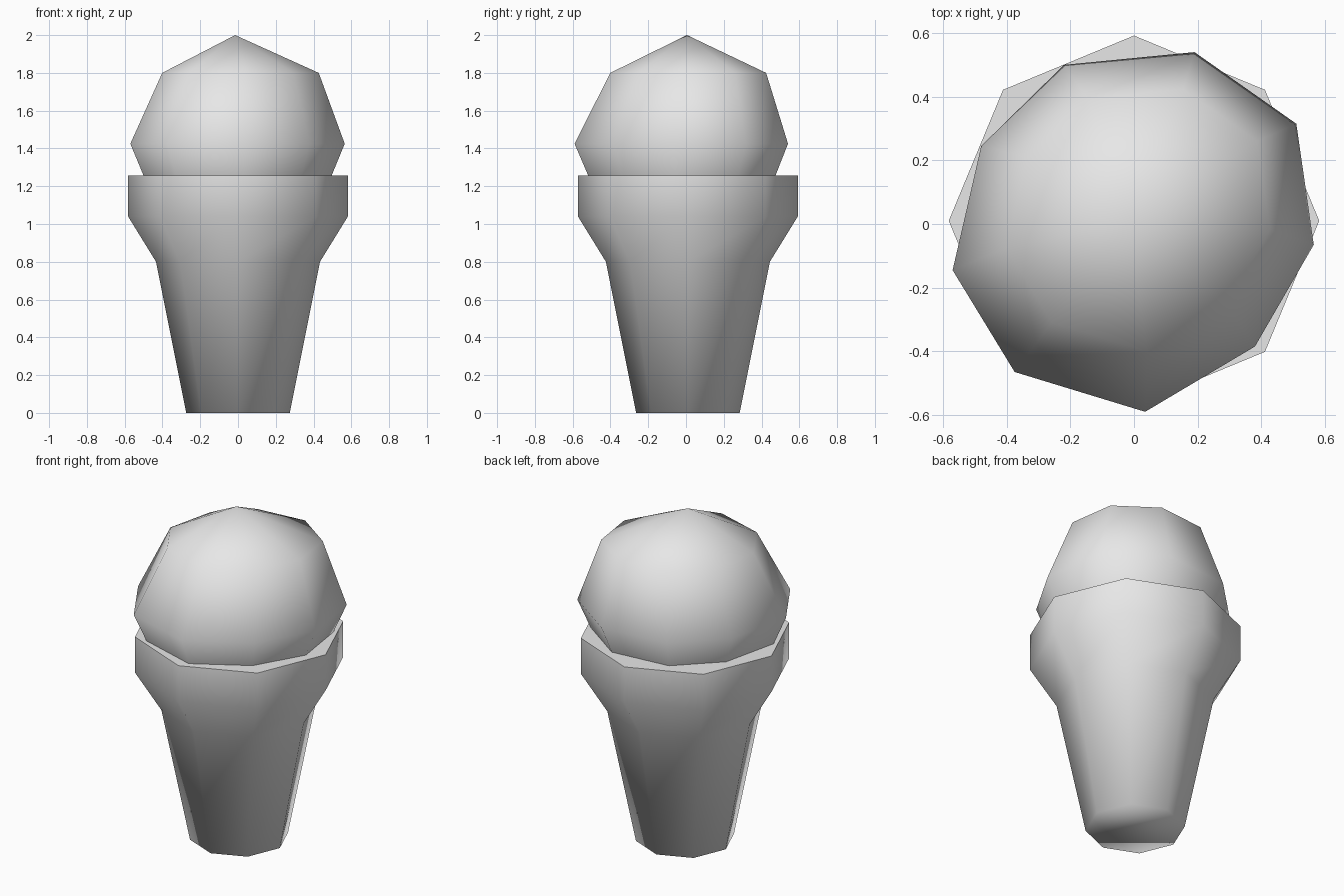
import bpy
import bmesh
from math import cos, sin, radians
from mathutils import Vector

cube = bpy.data.objects.get("Cube")
if cube:
    bpy.data.objects.remove(cube, do_unlink=True)

grey = bpy.data.materials.new("light_grey")
grey.use_nodes = True
colour = (0.8, 0.8, 0.8, 1.0)
grey.diffuse_color = colour
grey.node_tree.nodes["Principled BSDF"].inputs["Base Color"].default_value = colour


def bridge(bm, lower, upper):
    n = len(lower)
    for i in range(n):
        j = (i + 1) % n
        bm.faces.new((lower[i], lower[j], upper[j], upper[i]))


def fan(bm, ring, tip):
    for i, v in enumerate(ring):
        bm.faces.new((v, ring[(i + 1) % len(ring)], tip))


def finish(bm, name):
    bmesh.ops.recalc_face_normals(bm, faces=bm.faces)
    for face in bm.faces:
        face.smooth = True
    mesh = bpy.data.meshes.new(name)
    bm.to_mesh(mesh)
    bm.free()
    mesh.materials.append(grey)
    obj = bpy.data.objects.new(name, mesh)
    bpy.context.collection.objects.link(obj)
    return obj


# Eight-sided cone flaring into an upright collar: (radius, height)
bm = bmesh.new()
rings = []
for r, z in [(0.274, 0), (0.434, 0.8), (0.582, 1.04), (0.582, 1.257)]:
    rings.append([bm.verts.new((r * cos(radians(45 * i)),
                                r * sin(radians(45 * i)) + 0.01, z))
                  for i in range(8)])
for lower, upper in zip(rings, rings[1:]):
    bridge(bm, lower, upper)
bm.faces.new(rings[0][::-1])
lid = bm.faces.new(rings[-1])
for edge in lid.edges:
    edge.smooth = False
finish(bm, "cone")

# Nine-sided, slightly uneven scoop resting in the collar
outline = [(0.19, 0.54), (-0.22, 0.50), (-0.48, 0.245), (-0.57, -0.145),
           (-0.375, -0.465), (0.035, -0.59), (0.38, -0.385),
           (0.565, -0.065), (0.51, 0.315)]
bm = bmesh.new()
rings = []
for scale, dx, dy, z in [(0.72, 0, 0, 1.04), (1, 0, 0, 1.425),
                         (0.73, 0.015, 0.03, 1.8)]:
    rings.append([bm.verts.new((x * scale + dx, y * scale + dy, z))
                  for x, y in outline])
for lower, upper in zip(rings, rings[1:]):
    bridge(bm, lower, upper)
fan(bm, rings[0][::-1], bm.verts.new(Vector((0, 0, 0.88))))
fan(bm, rings[-1], bm.verts.new(Vector((-0.015, 0.005, 2.0))))
finish(bm, "scoop")
